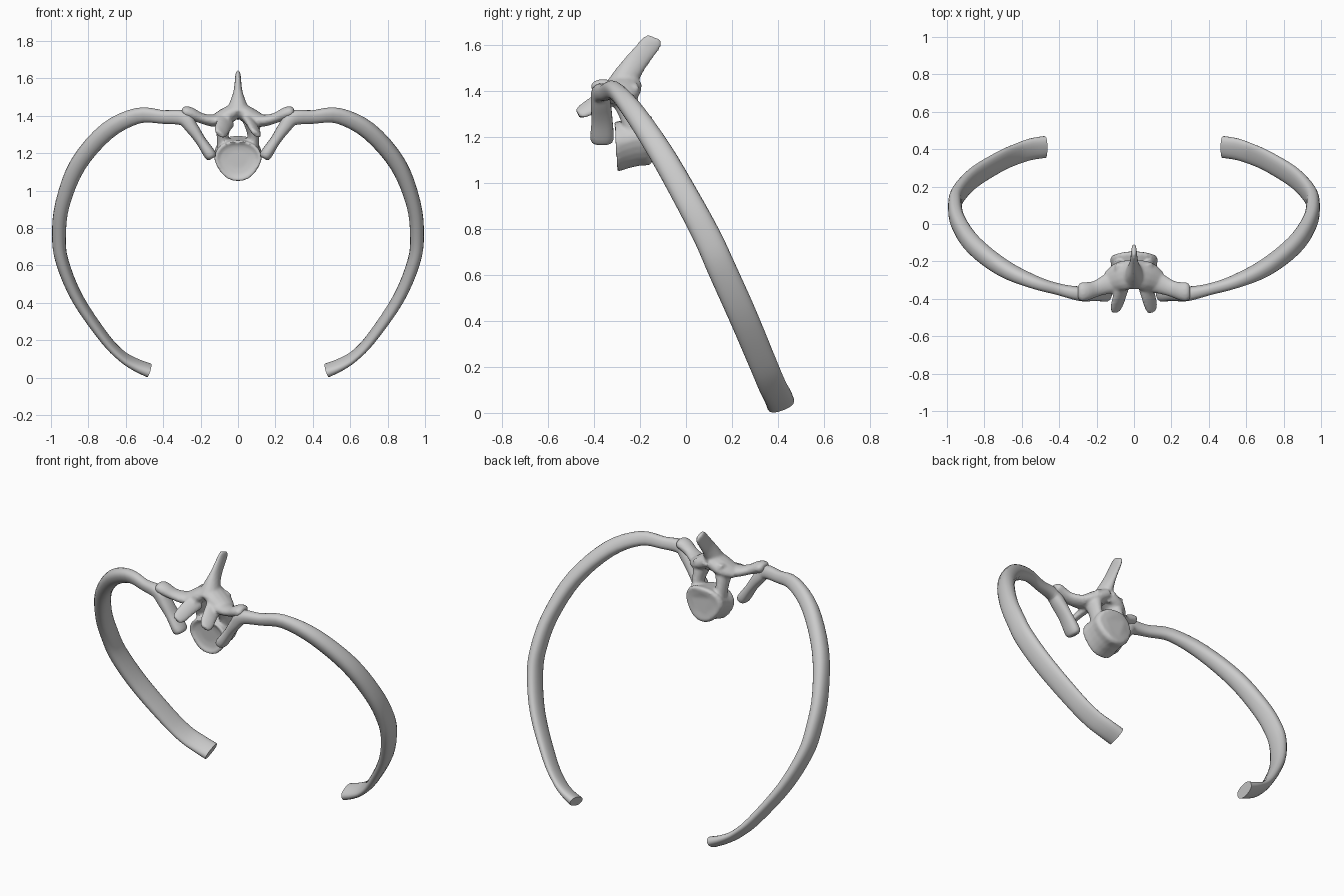
import bpy, bmesh, math
from mathutils import Vector

if "Cube" in bpy.data.objects:
    bpy.data.objects.remove(bpy.data.objects["Cube"])


def spline(rows, steps):
    """Catmull-Rom samples through rows of numbers."""
    out = []
    n = len(rows)
    for i in range(n - 1):
        a, b, c, d = (rows[max(i - 1, 0)], rows[i], rows[i + 1], rows[min(i + 2, n - 1)])
        for s in range(steps):
            t = s / steps
            out.append([0.5 * (2 * q + (r - p) * t + (2 * p - 5 * q + 4 * r - w) * t * t
                               + (3 * q - p - 3 * r + w) * t ** 3)
                        for p, q, r, w in zip(a, b, c, d)])
    out.append(list(rows[-1]))
    return out


def power(v, e):
    return math.copysign(abs(v) ** e, v)


def loft(bm, rings):
    n = len(rings[0])
    for r, q in zip(rings, rings[1:]):
        for k in range(n):
            j = (k + 1) % n
            bm.faces.new((r[k], r[j], q[j], q[k]))
    bm.faces.new(rings[0][::-1])
    bm.faces.new(rings[-1])


def tube(bm, rows, wide, wide_end=None, steps=4, sides=14, flip=1, e=1.0):
    """Loft rounded sections; rows = x, y, z, half size along wide, half size across."""
    pts = spline(rows, steps)
    pos = [Vector((p[0] * flip, p[1], p[2])) for p in pts]
    rings = []
    for i, p in enumerate(pts):
        tan = (pos[min(i + 1, len(pos) - 1)] - pos[max(i - 1, 0)]).normalized()
        u = Vector(wide).lerp(Vector(wide_end or wide), min(1, i / len(pts) * 2.2))
        u = (u - tan * u.dot(tan)).normalized()
        v = tan.cross(u)
        rings.append([bm.verts.new(pos[i] + u * p[3] * power(math.cos(a), e)
                                   + v * p[4] * power(math.sin(a), e))
                      for a in (2 * math.pi * k / sides for k in range(sides))])
    loft(bm, rings)


def finish(bm, name):
    bmesh.ops.recalc_face_normals(bm, faces=bm.faces)
    me = bpy.data.meshes.new(name)
    bm.to_mesh(me)
    bm.free()
    ob = bpy.data.objects.new(name, me)
    bpy.context.collection.objects.link(ob)
    for f in me.polygons:
        f.use_smooth = True
    return ob


# ribs: head, neck, tubercle, then the long flattened shaft
rib = [
    (.137, -.365, 1.172, .028, .018), (.148, -.365, 1.190, .050, .032),
    (.20, -.365, 1.268, .046, .028), (.25, -.37, 1.340, .044, .035),
    (.295, -.372, 1.388, .038, .040), (.40, -.350, 1.393, .030, .036),
    (.535, -.310, 1.400, .034, .042), (.70, -.235, 1.318, .045, .046),
    (.855, -.115, 1.140, .053, .044), (.938, .005, .93, .057, .039),
    (.957, .095, .76, .060, .037), (.940, .158, .62, .062, .034),
    (.858, .247, .422, .062, .030), (.715, .335, .213, .060, .025),
    (.625, .375, .118, .060, .022), (.55, .400, .070, .061, .026),
    (.475, .412, .038, .061, .031)]
for side, flip in (("right", 1), ("left", -1)):
    bm = bmesh.new()
    tube(bm, rib, (0, 1, 0), (0, .93, .37), flip=flip, sides=20, e=.85)
    ob = finish(bm, "rib_" + side)
    bpy.context.view_layer.objects.active = ob
    ob.select_set(True)
    bpy.ops.object.shade_smooth_by_angle(angle=math.radians(50))
    ob.select_set(False)

# vertebra: all pieces in one mesh, fused by remeshing
bm = bmesh.new()

# body: rings along y with slightly dished front, narrowing towards the bottom
rings = []
for y, s, zc in [(-.290, .45, 1.172), (-.295, .75, 1.170), (-.308, .92, 1.166),
                 (-.302, 1.0, 1.166), (-.26, .96, 1.176), (-.20, .96, 1.188),
                 (-.160, 1.0, 1.194), (-.145, .9, 1.196), (-.150, .6, 1.196)]:
    ring = []
    for k in range(24):
        a = 2 * math.pi * k / 24
        c, q = math.cos(a), math.sin(a)
        x = .128 * s * power(c, .85) * (1 + .25 * min(q, 0))
        z = s * (.10 if q > 0 else .118) * power(q, .95)
        lean = -.06 * z if y < -.25 else -1.6 * x * x
        ring.append(bm.verts.new((x, y + lean, zc + z)))
    rings.append(ring)
loft(bm, rings)

# spinous process
tube(bm, [(0, -.285, 1.40, .075, .075), (0, -.26, 1.46, .058, .048), (0, -.22, 1.52, .050, .026),
          (0, -.175, 1.577, .046, .018), (0, -.147, 1.612, .044, .015),
          (0, -.137, 1.632, .034, .011)], (0, 1, -.5))

for f in (1, -1):
    # pedicle wall beside the canal
    tube(bm, [(.080, -.225, 1.22, .045, .032), (.082, -.245, 1.30, .048, .033),
              (.075, -.27, 1.37, .06, .048)], (0, 1, 0), flip=f)
    # lamina roof
    tube(bm, [(.135, -.305, 1.370, .055, .030), (.07, -.28, 1.395, .08, .045),
              (0, -.265, 1.435, .075, .043)], (0, 1, 0), flip=f)
    # transverse process
    tube(bm, [(.07, -.295, 1.378, .07, .04), (.14, -.320, 1.374, .055, .032),
              (.20, -.345, 1.388, .044, .028), (.255, -.36, 1.412, .050, .034),
              (.285, -.362, 1.422, .050, .030), (.300, -.362, 1.425, .03, .018)],
         (0, 1, 0), flip=f)
    # front joint prong
    tube(bm, [(.06, -.32, 1.375, .05, .028), (.078, -.39, 1.345, .046, .022),
              (.092, -.44, 1.315, .042, .018), (.098, -.47, 1.30, .028, .013)],
         (.7, 0, -.7), flip=f)
    # rear joint lip
    tube(bm, [(.06, -.29, 1.39, .045, .03), (.07, -.235, 1.412, .038, .022),
              (.07, -.210, 1.422, .028, .015)], (1, 0, -.4), flip=f)

vert = finish(bm, "vertebra")
rm = vert.modifiers.new("fuse", "REMESH")
rm.mode = "VOXEL"
rm.voxel_size = .008
rm.use_smooth_shade = True
sm = vert.modifiers.new("soften", "SMOOTH")
sm.factor = .5
sm.iterations = 4
